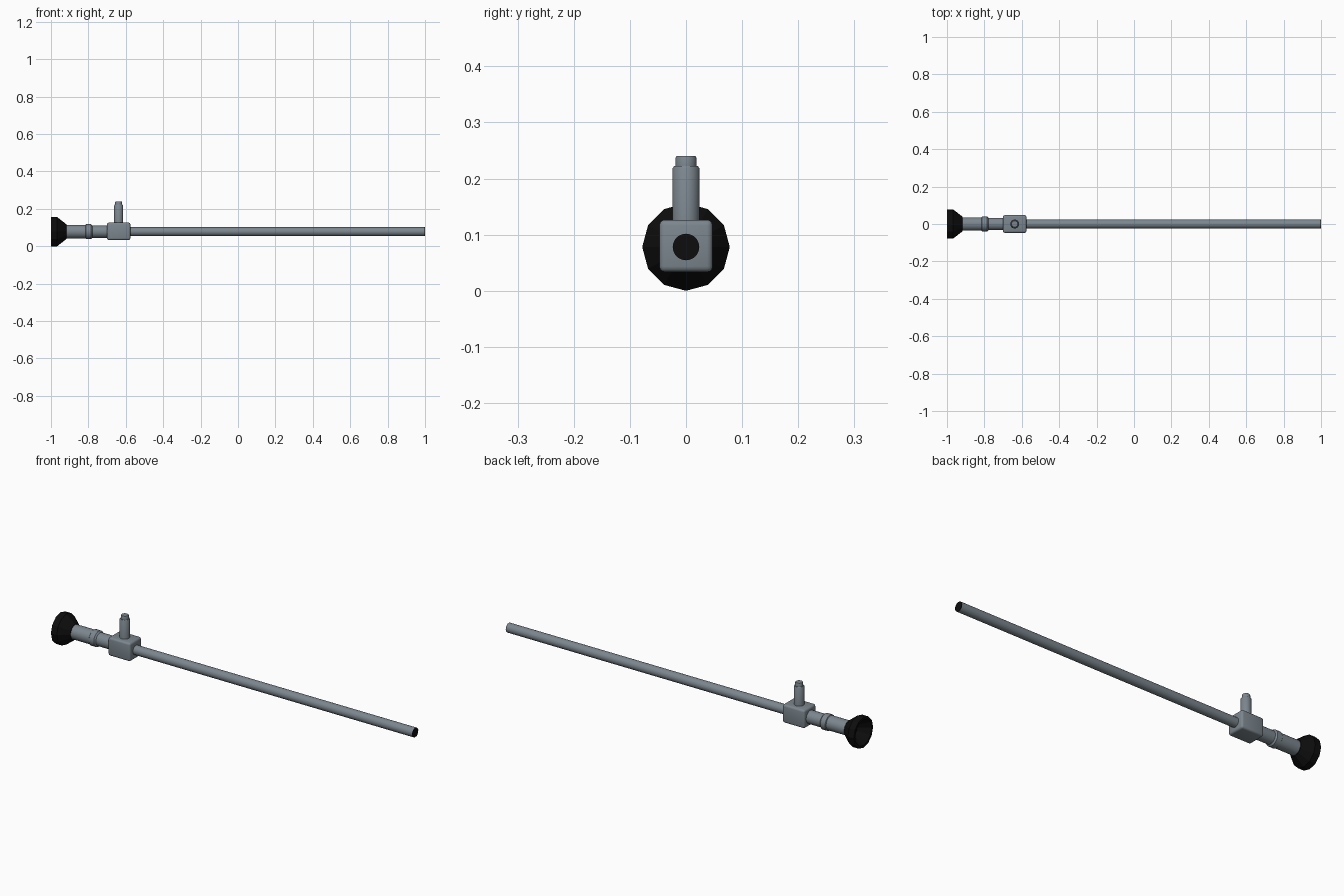
import bpy, bmesh, math
from mathutils import Matrix, Vector

if "Cube" in bpy.data.objects:
    bpy.data.objects.remove(bpy.data.objects["Cube"])

AXIS_Z = 0.078


def material(name, rgb):
    m = bpy.data.materials.new(name)
    m.diffuse_color = (*rgb, 1)
    m.use_nodes = True
    m.node_tree.nodes["Principled BSDF"].inputs["Base Color"].default_value = m.diffuse_color
    return m


STEEL = material("brushed steel grey", (0.20, 0.24, 0.27))
BLACK = material("matte black", (0.004, 0.004, 0.004))


def finish(bm, name, mat, smooth=True):
    bmesh.ops.remove_doubles(bm, verts=bm.verts, dist=1e-6)
    bmesh.ops.recalc_face_normals(bm, faces=bm.faces)
    me = bpy.data.meshes.new(name)
    bm.to_mesh(me)
    bm.free()
    me.materials.append(mat)
    ob = bpy.data.objects.new(name, me)
    bpy.context.collection.objects.link(ob)
    if smooth:
        bpy.ops.object.select_all(action='DESELECT')
        ob.select_set(True)
        bpy.context.view_layer.objects.active = ob
        bpy.ops.object.shade_smooth_by_angle(angle=math.radians(35))
    return ob


def lathe(name, profile, mat, sides=32, origin=(0, 0, 0), upright=False, smooth=True):
    """Revolve (position, radius) pairs around x, or around z if upright; ends are capped."""
    bm = bmesh.new()
    rings = []
    for p, r in profile:
        ring = []
        for i in range(sides):
            a = 2 * math.pi * i / sides
            c, s = r * math.cos(a), r * math.sin(a)
            co = Vector((c, s, p)) if upright else Vector((p, c, s))
            ring.append(bm.verts.new(co + Vector(origin)))
        rings.append(ring)
    for a, b in zip(rings, rings[1:]):
        for i in range(sides):
            j = (i + 1) % sides
            bm.faces.new((a[i], a[j], b[j], b[i]))
    bm.faces.new(rings[0])
    bm.faces.new(rings[-1])
    return finish(bm, name, mat, smooth)


centre = (0, 0, AXIS_Z)

# Faceted eyecup with a conical recess at the back
lathe("eyecup", [(-0.945, 0.03), (-1.0, 0.066), (-1.0, 0.078), (-0.967, 0.078),
                 (-0.918, 0.04), (-0.918, 0.03)], BLACK, sides=12, origin=centre, smooth=False)

# Neck with raised ring between eyecup and block
lathe("neck", [(-0.935, 0.036), (-0.815, 0.036), (-0.812, 0.040), (-0.785, 0.040),
               (-0.778, 0.033), (-0.69, 0.033)], STEEL, origin=centre)

# Rounded block
bm = bmesh.new()
bmesh.ops.create_cube(bm, size=1, matrix=Matrix.Translation((-0.638, 0, 0.080))
                      @ Matrix.Diagonal((0.125, 0.095, 0.093, 1)))
bmesh.ops.bevel(bm, geom=bm.edges[:], offset=0.01, segments=3, profile=0.5, affect='EDGES')
finish(bm, "block", STEEL)

# Light post with stepped tip
lathe("light_post", [(0.11, 0.024), (0.218, 0.024), (0.222, 0.0215), (0.222, 0.0185),
                     (0.237, 0.0185), (0.24, 0.017)], STEEL, origin=(-0.638, 0, 0), upright=True)

# Long shaft
lathe("shaft", [(-0.60, 0.0237), (0.998, 0.0237)], STEEL, origin=centre)

# Black tip window covering the shaft end
lathe("tip_window", [(0.996, 0.022), (0.9981, 0.0232), (0.9995, 0.0232)], BLACK, origin=centre)

# Ring of small fibre ends around the window
bm = bmesh.new()
for i in range(24):
    a = 2 * math.pi * i / 24
    pos = Vector((0.9985, 0.0217 * math.cos(a), AXIS_Z + 0.0217 * math.sin(a)))
    bmesh.ops.create_cone(bm, cap_ends=True, segments=8, radius1=0.002, radius2=0.002, depth=0.003,
                          matrix=Matrix.Translation(pos) @ Matrix.Rotation(math.pi / 2, 4, 'Y'))
finish(bm, "fibre_ends", BLACK)
